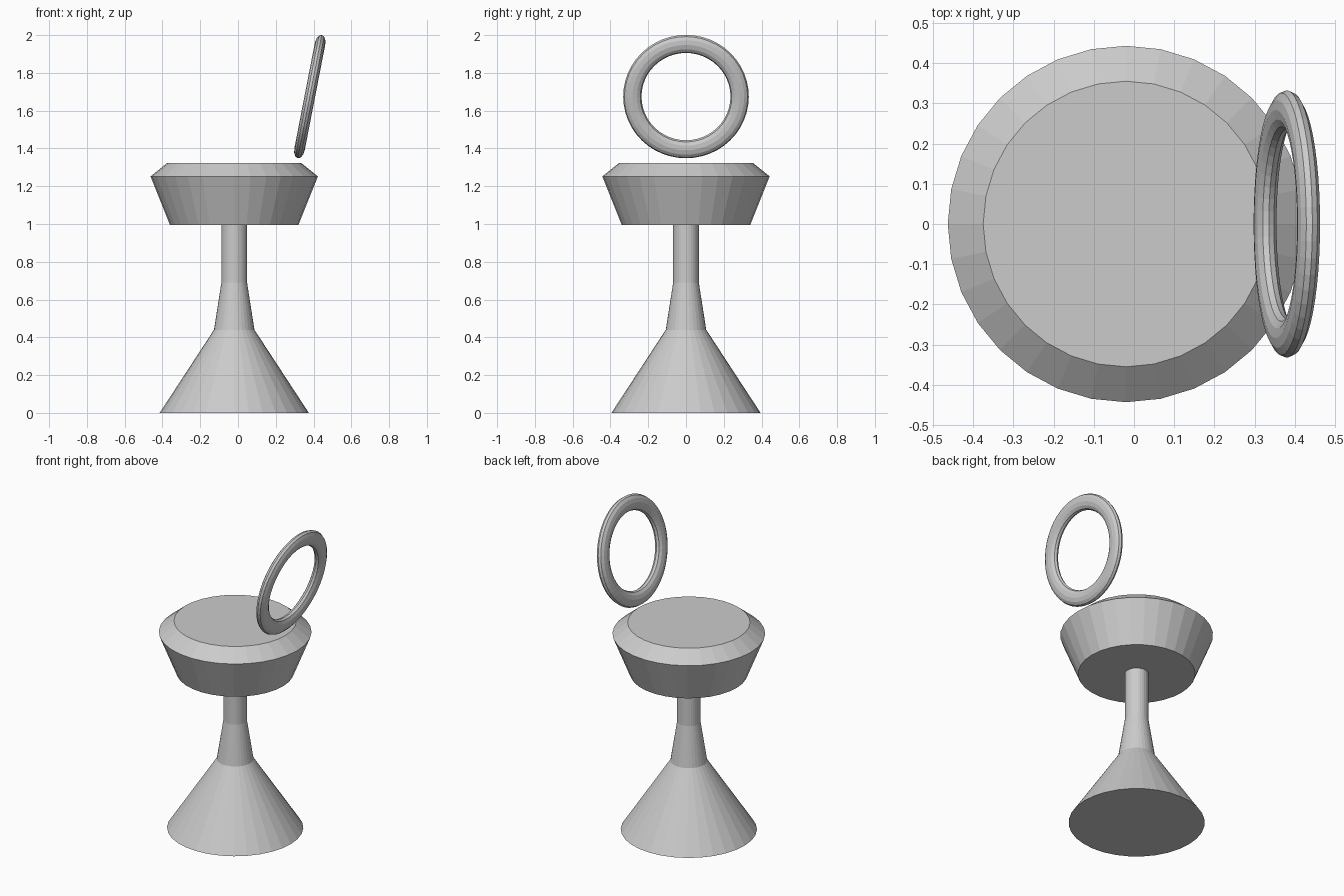
import bpy, bmesh, math
from mathutils import Matrix

if "Cube" in bpy.data.objects:
    bpy.data.objects.remove(bpy.data.objects["Cube"])

CX = -0.02      # shared axis of pedestal and seat
SIDES = 32


def finish(name, bm):
    bmesh.ops.recalc_face_normals(bm, faces=bm.faces)
    mesh = bpy.data.meshes.new(name)
    bm.to_mesh(mesh)
    bm.free()
    obj = bpy.data.objects.new(name, mesh)
    bpy.context.collection.objects.link(obj)
    return obj


def turned(name, profile):
    """Capped lathe body from (radius, z) points."""
    bm = bmesh.new()
    rings = []
    for r, z in profile:
        rings.append([bm.verts.new((CX + r * math.cos(2 * math.pi * i / SIDES),
                                    r * math.sin(2 * math.pi * i / SIDES), z))
                      for i in range(SIDES)])
    for a, b in zip(rings, rings[1:]):
        for i in range(SIDES):
            j = (i + 1) % SIDES
            bm.faces.new((a[i], a[j], b[j], b[i]))
    bm.faces.new(rings[0][::-1])
    bm.faces.new(rings[-1])
    return finish(name, bm)


def tilted_ring(name, centre, major, half_width, half_depth, tilt, n=48, m=12):
    """Flattened torus standing upright in the YZ plane, leaning towards +x."""
    bm = bmesh.new()
    grid = []
    for i in range(n):
        u = 2 * math.pi * i / n
        row = []
        for k in range(m):
            v = 2 * math.pi * k / m
            r = major + half_width * math.cos(v)
            row.append(bm.verts.new((half_depth * math.sin(v),
                                     r * math.cos(u), r * math.sin(u))))
        grid.append(row)
    for i in range(n):
        for k in range(m):
            a, b = grid[i], grid[(i + 1) % n]
            bm.faces.new((a[k], b[k], b[(k + 1) % m], a[(k + 1) % m]))
    bm.transform(Matrix.Translation(centre) @ Matrix.Rotation(tilt, 4, 'Y'))
    return finish(name, bm)


# Flared pedestal with a narrow stem
turned("pedestal", [(0.395, 0), (0.107, 0.44), (0.068, 0.69), (0.068, 0.995)])

# Seat: widening body with a chamfered top
turned("seat", [(0.34, 0.995), (0.443, 1.252), (0.355, 1.323)])

# Ring backrest leaning outwards
tilted_ring("backrest_ring", (0.38, 0, 1.6745), 0.284, 0.0485, 0.028, math.radians(11))
